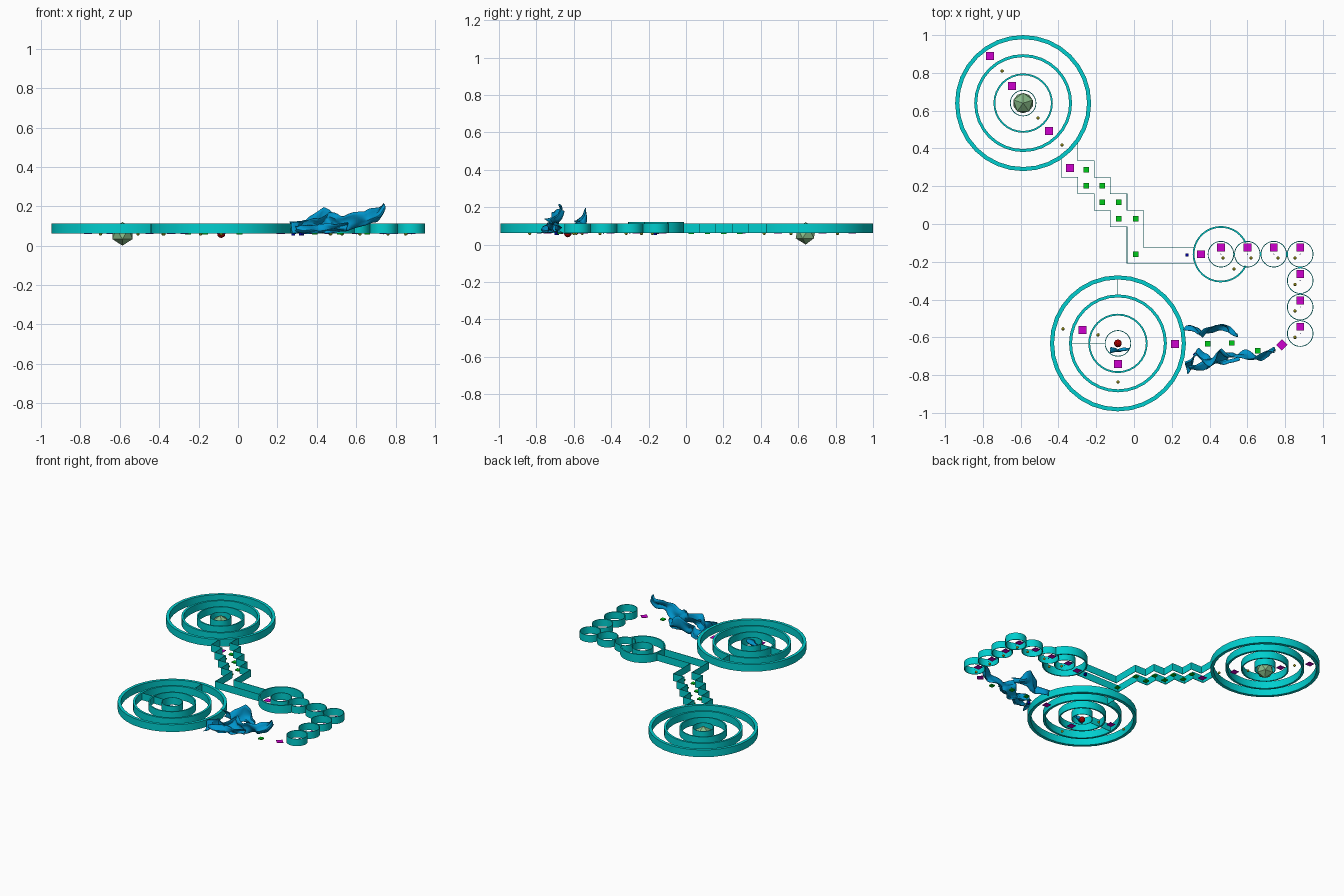
import bpy, bmesh, math
from mathutils import Vector, noise

if "Cube" in bpy.data.objects:
    bpy.data.objects.remove(bpy.data.objects["Cube"])

Z0, Z1 = 0.061, 0.113

def material(name, r, g, b):
    m = bpy.data.materials.new(name)
    m.diffuse_color = (r, g, b, 1)
    m.use_nodes = True
    m.node_tree.nodes["Principled BSDF"].inputs["Base Color"].default_value = m.diffuse_color
    return m

TEAL = material("teal", 0.0, 0.62, 0.62)
MAGENTA = material("magenta", 0.62, 0.0, 0.62)
GREEN = material("green", 0.0, 0.6, 0.01)
NAVY = material("navy", 0.0, 0.0, 0.35)
YELLOW = material("yellow", 0.6, 0.55, 0.02)
SAGE = material("sage", 0.25, 0.5, 0.25)
RED = material("red", 0.4, 0.0, 0.0)
BLUE = material("blue", 0.0, 0.3, 0.6)

def finish(name, bm, mat, smooth=False):
    me = bpy.data.meshes.new(name)
    bm.to_mesh(me)
    bm.free()
    ob = bpy.data.objects.new(name, me)
    bpy.context.collection.objects.link(ob)
    me.materials.append(mat)
    if smooth:
        bpy.ops.object.select_all(action='DESELECT')
        ob.select_set(True)
        bpy.context.view_layer.objects.active = ob
        bpy.ops.object.shade_smooth_by_angle(angle=math.radians(35))
    return ob

# ring wall; a gap (degrees, half angle) leaves an opening towards +x
def ring(name, x, y, r, top=Z1, ratio=0.94, n=32, gap=0):
    bm = bmesh.new()
    count = n + 1 if gap else n
    g = math.radians(gap)
    loops = []
    for i in range(count):
        a = g + (2 * math.pi - 2 * g) * i / n
        c, s = math.cos(a), math.sin(a)
        loops.append([bm.verts.new((x + q * c, y + q * s, z)) for q, z in
                      ((r, Z0), (r, top), (r * ratio, top), (r * ratio, Z0))])
    for i in range(n):
        a, b = loops[i], loops[(i + 1) % count]
        for k in range(4):
            bm.faces.new((a[k], b[k], b[(k + 1) % 4], a[(k + 1) % 4]))
    if gap:
        bm.faces.new(loops[0])
        bm.faces.new(loops[-1])
    bmesh.ops.recalc_face_normals(bm, faces=bm.faces)
    return finish(name, bm, TEAL, True)

# thin upright wall along a plan path
def wall(name, pts):
    bm = bmesh.new()
    cols = [(bm.verts.new((x, y, Z0)), bm.verts.new((x, y, Z1))) for x, y in pts]
    for a, b in zip(cols, cols[1:]):
        bm.faces.new((a[0], b[0], b[1], a[1]))
    ob = finish(name, bm, TEAL)
    mod = ob.modifiers.new("thickness", 'SOLIDIFY')
    mod.thickness, mod.offset, mod.use_even_offset = 0.003, 0, True

# thin square floor markers
def tiles(name, spots, size, h, mat, turned=()):
    for i, (x, y) in enumerate(spots):
        bm = bmesh.new()
        bmesh.ops.create_cube(bm, size=1)
        bmesh.ops.scale(bm, vec=(size, size, h), verts=bm.verts)
        ob = finish(f"{name}_{i + 1}", bm, mat)
        ob.location = (x, y, 0.06)
        if i in turned:
            ob.rotation_euler.z = math.pi / 4

def ball(name, x, y, r, mat, sub=1, rot=0.0):
    bm = bmesh.new()
    bmesh.ops.create_icosphere(bm, subdivisions=sub, radius=r)
    ob = finish(name, bm, mat)
    ob.location = (x, y, 0.06)
    ob.rotation_euler.z = rot

# crumpled rock sheet: path points are (x, y, bottom z, top z)
def rock(name, path, width, seed, n=36, m=7):
    bm = bmesh.new()
    grid = []
    for i in range(n + 1):
        t = i / n * (len(path) - 1)
        k = min(int(t), len(path) - 2)
        f = t - k
        f = f * f * (3 - 2 * f) * 0.5 + f * 0.5
        x, y, lo, hi = Vector(path[k]).lerp(Vector(path[k + 1]), f)
        row = []
        for j in range(m + 1):
            v = j / m
            p = Vector((x * 14, y * 14 + seed, v * 1.6))
            d = noise.noise_vector(p) * width
            bend = width * (v - 0.5) * math.sin(t * 2.3 + seed)
            z = lo + (hi - lo) * v + d.z * 0.6
            row.append(bm.verts.new((x + d.x * 0.7, y + bend + d.y, max(z, 0.062))))
        grid.append(row)
    for a, b in zip(grid, grid[1:]):
        for j in range(m):
            bm.faces.new((a[j], b[j], b[j + 1], a[j + 1]))
    ob = finish(name, bm, BLUE, True)
    mod = ob.modifiers.new("thickness", 'SOLIDIFY')
    mod.thickness, mod.offset = 0.004, 0

# two large mazes of concentric rings
for label, cx, cy in (("north", -0.587, 0.64), ("south", -0.085, -0.632)):
    for i, r in enumerate((0.36, 0.259, 0.157, 0.07)):
        ring(f"{label}_maze_ring_{i + 1}", cx, cy, r)
wall("south_maze_divider_outer", [(-0.085, -0.29), (-0.085, -0.378)])
wall("south_maze_divider_inner", [(-0.337, -0.632), (-0.153, -0.632)])

# stepped corridor
wall("corridor_wall_west", [(-0.386, 0.345), (-0.386, 0.247), (-0.298, 0.247), (-0.298, 0.16),
     (-0.211, 0.16), (-0.211, 0.073), (-0.125, 0.073), (-0.125, -0.015), (-0.037, -0.015),
     (-0.037, -0.207), (0.318, -0.207)])
wall("corridor_wall_east", [(-0.298, 0.43), (-0.298, 0.334), (-0.211, 0.334), (-0.211, 0.247),
     (-0.125, 0.247), (-0.125, 0.16), (-0.037, 0.16), (-0.037, 0.073), (0.05, 0.073),
     (0.05, -0.122), (0.318, -0.122)])

# round room and chain of small cells
ring("round_room", 0.46, -0.16, 0.149, top=0.121, gap=25)
cells = [(0.46 + 0.14 * i, -0.16) for i in range(4)] + [(0.88, -0.16 - 0.14 * i) for i in (1, 2, 3)]
for i, (x, y) in enumerate(cells):
    ring(f"cell_{i + 1}", x, y, 0.07)
    ball(f"cell_centre_{i + 1}", x, y, 0.003, NAVY)

# floor markers
doors = [(-0.762, 0.889), (-0.646, 0.73), (-0.45, 0.492), (-0.339, 0.296), (0.354, -0.16),
         (0.783, -0.64), (0.217, -0.635), (-0.272, -0.561), (-0.085, -0.741)]
doors += [(x, y + 0.036) for x, y in cells]
tiles("large_marker", doors, 0.042, 0.003, MAGENTA, turned=(5,))
steps = [(-0.254, 0.288), (-0.254, 0.202), (-0.168, 0.202), (-0.168, 0.115), (-0.08, 0.115),
         (-0.08, 0.027), (0.008, 0.027), (0.008, -0.16), (0.39, -0.635), (0.518, -0.63), (0.656, -0.672)]
tiles("step_marker", steps, 0.029, 0.008, GREEN)
tiles("small_marker", [(0.28, -0.164), (0.323, -0.69)], 0.017, 0.017, NAVY, turned=(1,))

# small beads and the two centre pieces
beads = [(-0.698, 0.81), (-0.508, 0.561), (-0.381, 0.418), (-0.376, -0.555), (-0.19, -0.587),
         (-0.085, -0.836), (0.471, -0.18), (0.529, -0.238), (0.619, -0.18), (0.762, -0.18)]
beads += [(x - 0.028, y - 0.02) for x, y in cells[3:]]
for i, (x, y) in enumerate(beads):
    ball(f"bead_{i + 1}", x, y, 0.009, YELLOW, 2)
ball("north_centre_gem", -0.587, 0.64, 0.06, SAGE, 1, math.pi / 10)
ball("south_centre_gem", -0.085, -0.632, 0.021, RED, 2)

# crumpled cave walls
rock("cave_wall_north", [(0.27, -0.56, 0.062, 0.12), (0.35, -0.585, 0.065, 0.13),
     (0.43, -0.545, 0.08, 0.19), (0.49, -0.555, 0.07, 0.14), (0.55, -0.59, 0.07, 0.12)], 0.042, 3.1)
rock("cave_wall_south", [(0.28, -0.76, 0.062, 0.12), (0.34, -0.69, 0.065, 0.13),
     (0.4, -0.73, 0.065, 0.14), (0.47, -0.69, 0.07, 0.17), (0.55, -0.7, 0.08, 0.15),
     (0.64, -0.69, 0.1, 0.17), (0.7, -0.685, 0.13, 0.2), (0.75, -0.675, 0.18, 0.21)], 0.045, 7.7, 52)
rock("cave_wall_low", [(0.29, -0.765, 0.062, 0.1), (0.38, -0.745, 0.062, 0.11),
     (0.45, -0.735, 0.065, 0.12), (0.56, -0.72, 0.07, 0.11)], 0.03, 5.2)
rock("centre_rock", [(-0.125, -0.665, 0.063, 0.08), (-0.08, -0.675, 0.065, 0.1),
     (-0.025, -0.665, 0.08, 0.1)], 0.015, 1.3, 16)
